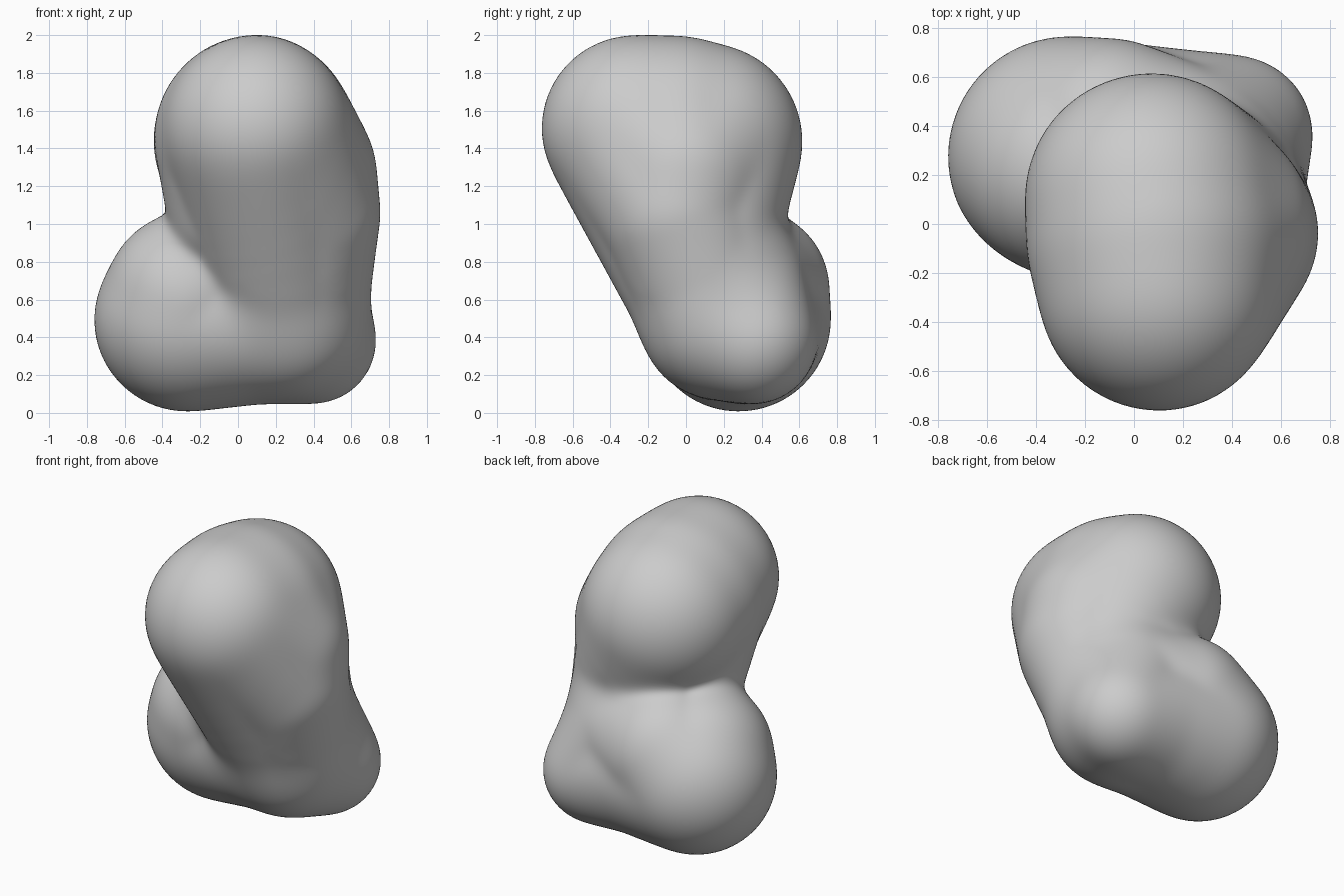
import bpy, bmesh, math
from mathutils import Vector

if "Cube" in bpy.data.objects:
    bpy.data.objects.remove(bpy.data.objects["Cube"], do_unlink=True)

# Balls that set the thickness of the blob: x, y, z, radius
BALLS = {
    "head_front": (0.10, -0.275, 1.51, 0.495),
    "head_middle": (0.09, -0.06, 1.465, 0.535),
    "head_back": (0.07, 0.10, 1.44, 0.52),
    "shoulder": (0.27, -0.02, 1.27, 0.465),
    "side": (0.33, -0.04, 1.06, 0.425),
    "neck_back": (0.24, 0.10, 1.05, 0.42),
    "neck_right": (0.04, 0.00, 1.10, 0.42),
    "waist": (0.30, 0.09, 0.72, 0.41),
    "lap": (0.27, 0.18, 0.50, 0.41),
    "right_foot": (-0.275, 0.28, 0.492, 0.49),
    "right_foot_top": (-0.26, 0.22, 0.62, 0.445),
    "right_foot_back": (-0.10, 0.34, 0.66, 0.42),
    "rump": (0.22, 0.22, 0.68, 0.42),
    "sole_middle": (0.10, 0.32, 0.45, 0.405),
    "left_foot": (0.40, 0.36, 0.38, 0.337),
}

# Tapered links between the balls, in two masses that melt together
UPPER = [
    ("head_front", "head_middle"), ("head_middle", "head_back"),
    ("head_front", "shoulder"), ("head_middle", "shoulder"),
    ("head_back", "shoulder"), ("head_front", "side"),
    ("shoulder", "side"), ("head_back", "neck_back"),
    ("head_middle", "neck_right"), ("side", "waist"),
    ("neck_back", "waist"), ("head_front", "lap"), ("waist", "lap"),
]
LOWER = [
    ("right_foot", "right_foot_top"), ("right_foot", "right_foot_back"),
    ("right_foot_back", "rump"), ("rump", "left_foot"),
    ("right_foot", "sole_middle"), ("sole_middle", "left_foot"),
    ("right_foot", "lap"), ("lap", "left_foot"),
]
CORE = Vector((0.10, 0.08, 0.90))
BLEND = 0.08


def make_link(pair):
    """Start, unit axis, length, start radius, radius change, taper slope."""
    a, b = (Vector(BALLS[n][:3]) for n in pair)
    ra, rb = (BALLS[n][3] for n in pair)
    length = (b - a).length
    sine = (rb - ra) / length
    return (a, (b - a) / length, length, ra, sine,
            sine / math.sqrt(1 - sine * sine))


def link_distance(p, link):
    """Distance from a point to a tapered, round-ended link."""
    a, axis, length, ra, sine, slope = link
    q = p - a
    along = q.dot(axis)
    across = math.sqrt(max(q.length_squared - along * along, 0.0))
    t = min(max(along + across * slope, 0.0), length)
    return math.hypot(along - t, across) - ra - sine * t


UPPER = [make_link(pair) for pair in UPPER]
LOWER = [make_link(pair) for pair in LOWER]


def field(p):
    """Distance to the two masses, blended where they meet."""
    u = min(link_distance(p, k) for k in UPPER)
    w = min(link_distance(p, k) for k in LOWER)
    h = max(BLEND - abs(u - w), 0.0) / BLEND
    return min(u, w) - h * h * BLEND * 0.25


def shrink_onto_surface(direction):
    """Walk inwards along a ray until the blob is reached."""
    t = 1.6
    for _ in range(40):
        step = field(CORE + direction * t)
        if step < 0.001:
            break
        t -= step
    return CORE + direction * t


# Wrap a sphere around the blob and relax the creases
bm = bmesh.new()
bmesh.ops.create_icosphere(bm, subdivisions=6, radius=1.0)
for v in bm.verts:
    v.co = shrink_onto_surface(v.co.normalized())
for _ in range(8):
    bmesh.ops.smooth_vert(bm, verts=bm.verts, factor=0.5,
                          use_axis_x=True, use_axis_y=True, use_axis_z=True)
for f in bm.faces:
    f.smooth = True
bmesh.ops.recalc_face_normals(bm, faces=bm.faces)

mesh = bpy.data.meshes.new("blob_body")
bm.to_mesh(mesh)
bm.free()
body = bpy.data.objects.new("blob_body", mesh)
bpy.context.collection.objects.link(body)

# Plain grey
grey = bpy.data.materials.new("light_grey")
grey.use_nodes = True
colour = (0.6, 0.6, 0.6, 1.0)
grey.diffuse_color = colour
grey.node_tree.nodes["Principled BSDF"].inputs["Base Color"].default_value = colour
mesh.materials.append(grey)
